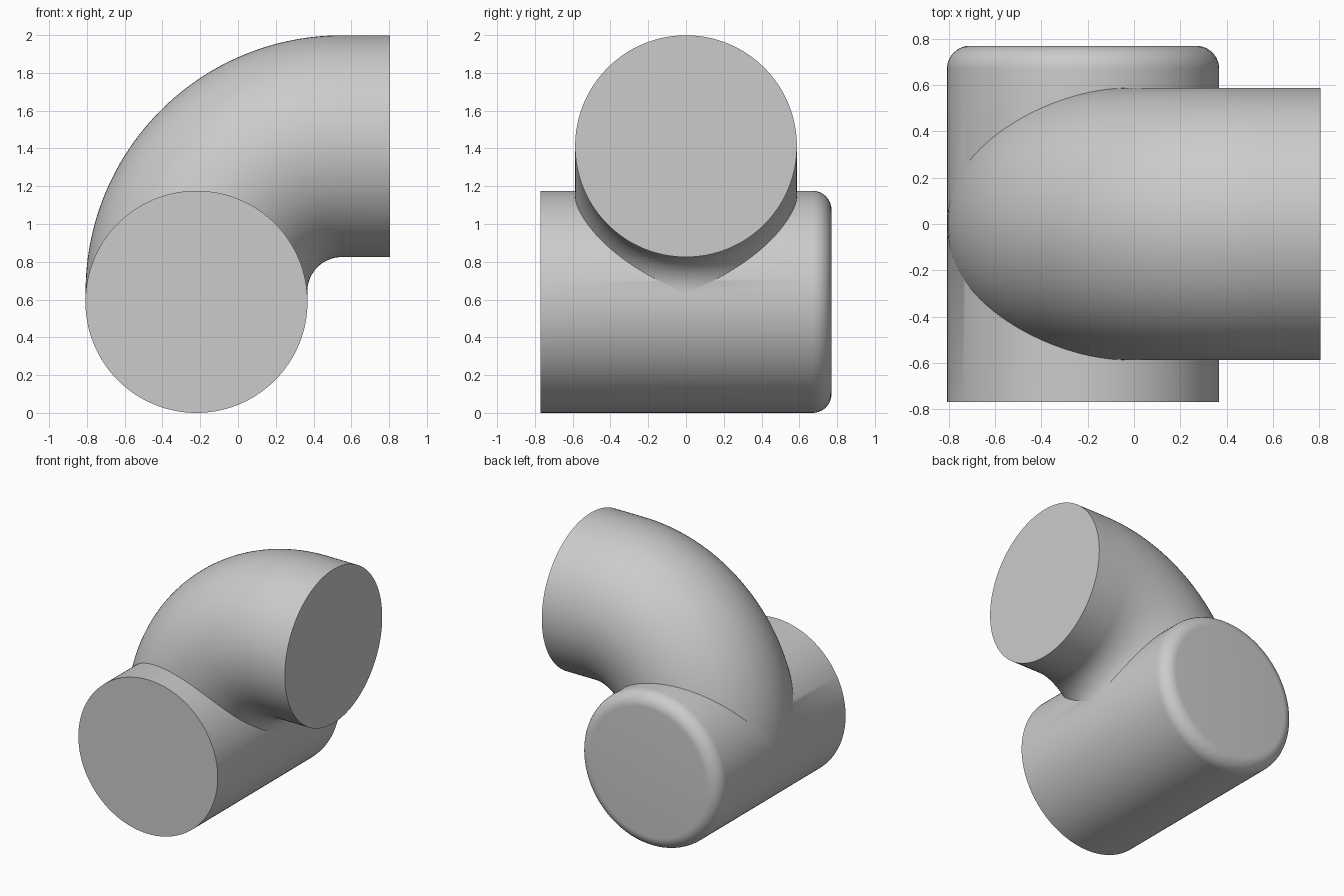
import bpy, bmesh, math
from mathutils import Vector

if "Cube" in bpy.data.objects:
    bpy.data.objects.remove(bpy.data.objects["Cube"])

SEG = 128
R, X0 = 0.588, -0.22


def ring_solid(name, rings):
    """Closed solid through circular rings given as (centre, u axis, v axis, radius)."""
    bm = bmesh.new()
    loops = []
    for c, u, v, r in rings:
        loops.append([bm.verts.new(Vector(c) + r * (math.cos(a) * Vector(u) + math.sin(a) * Vector(v)))
                      for a in (2 * math.pi * i / SEG for i in range(SEG))])
    for a, b in zip(loops, loops[1:]):
        for i in range(SEG):
            j = (i + 1) % SEG
            bm.faces.new((a[i], a[j], b[j], b[i]))
    bm.faces.new(loops[0])
    bm.faces.new(loops[-1])
    bmesh.ops.recalc_face_normals(bm, faces=bm.faces)
    me = bpy.data.meshes.new(name)
    bm.to_mesh(me)
    bm.free()
    ob = bpy.data.objects.new(name, me)
    bpy.context.collection.objects.link(ob)
    return ob


# Horizontal pipe along y, rounded at the closed back end
F = 0.10
profile = [(-0.77, R)] + [(0.77 - F + F * math.sin(t), R - F + F * math.cos(t))
                          for t in (math.pi / 2 * k / 10 for k in range(11))]
pipe = ring_solid("branch_pipe", [((X0, y, R), (1, 0, 0), (0, 0, 1), r) for y, r in profile])

# Elbow rising from the pipe, bending to +x, then a short straight end
BEND, RE = 0.77, 0.587
cx, cz = X0 + BEND, 0.642
Y = (0, 1, 0)
rings = [((X0, 0, 0.57), (1, 0, 0), Y, RE)]
for k in range(49):
    t = math.pi / 2 * k / 48
    d = Vector((-math.cos(t), 0, math.sin(t)))
    rings.append((Vector((cx, 0, cz)) + BEND * d, -d, Y, RE))
rings.append(((0.806, 0, cz + BEND), (0, 0, -1), Y, RE))
elbow = ring_solid("elbow_pipe", rings)

# Join both into one fitting
mod = pipe.modifiers.new("join", 'BOOLEAN')
mod.operation = 'UNION'
mod.solver = 'EXACT'
mod.object = elbow
bpy.context.view_layer.objects.active = pipe
pipe.select_set(True)
bpy.ops.object.modifier_apply(modifier=mod.name)
bpy.data.objects.remove(elbow)
pipe.name = "pipe_fitting"
bpy.ops.object.shade_smooth_by_angle(angle=math.radians(30))
